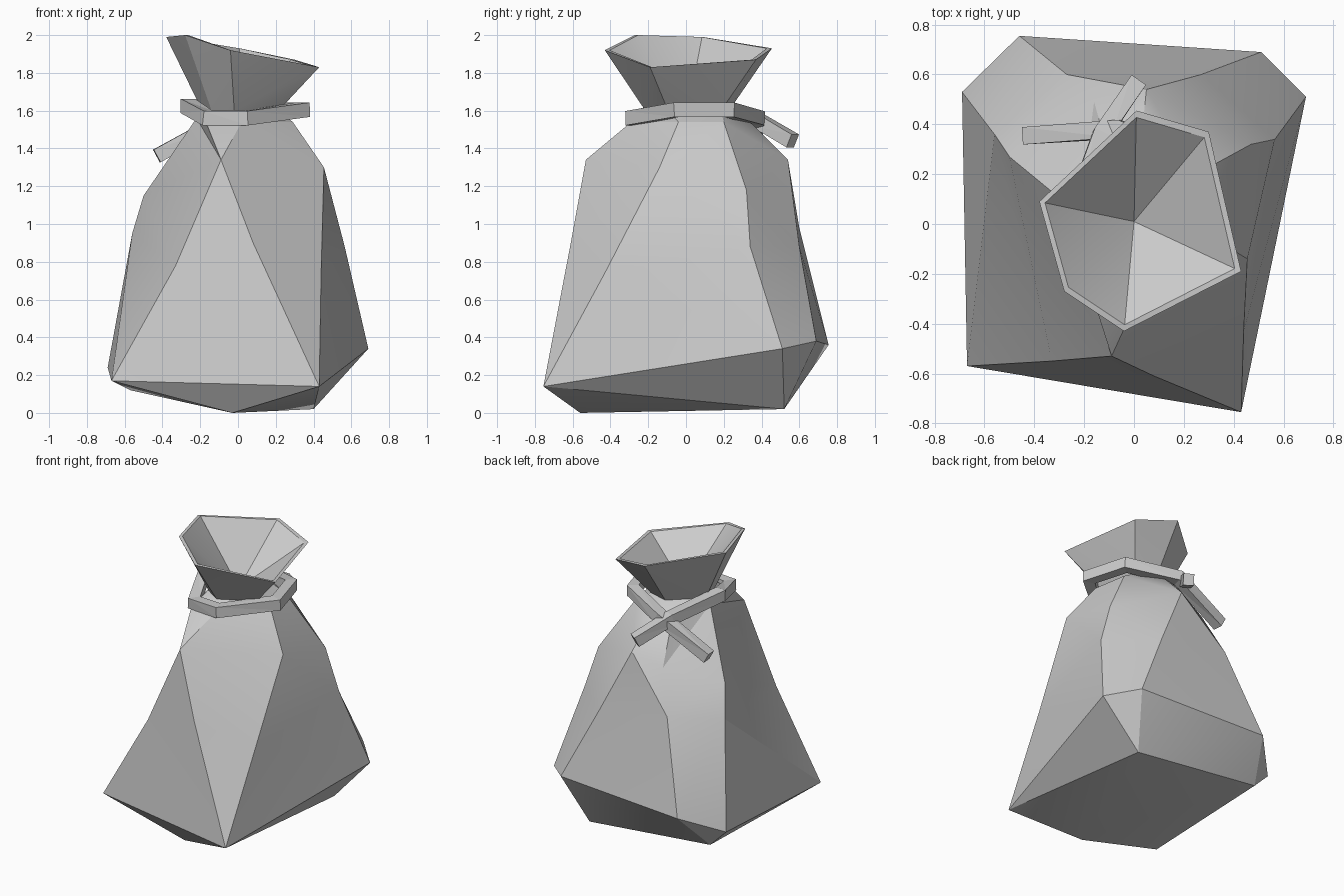
import bpy, bmesh, math
from mathutils import Vector

if "Cube" in bpy.data.objects:
    bpy.data.objects.remove(bpy.data.objects["Cube"])


def finish(bm, name, smooth=None):
    bmesh.ops.remove_doubles(bm, verts=bm.verts, dist=0.0005)
    bmesh.ops.triangulate(bm, faces=[f for f in bm.faces if len(f.verts) > 3],
                          quad_method='SHORT_EDGE')
    bmesh.ops.recalc_face_normals(bm, faces=bm.faces)
    me = bpy.data.meshes.new(name)
    bm.to_mesh(me)
    bm.free()
    ob = bpy.data.objects.new(name, me)
    bpy.context.collection.objects.link(ob)
    if smooth:
        bpy.ops.object.select_all(action='DESELECT')
        ob.select_set(True)
        bpy.context.view_layer.objects.active = ob
        bpy.ops.object.shade_smooth_by_angle(angle=math.radians(smooth))
    return ob


def loft(rings, name, closed=True, smooth=None):
    """Skin rings of points; repeated points collapse into triangles."""
    bm = bmesh.new()
    cache = {}

    def vert(p):
        key = tuple(round(c, 4) for c in p)
        if key not in cache:
            cache[key] = bm.verts.new(key)
        return cache[key]

    rows = [[vert(p) for p in r] for r in rings]

    def face(vs):
        vs = list(dict.fromkeys(vs))
        if len(vs) > 2:
            bm.faces.new(vs)

    for lo, hi in zip(rows, rows[1:]):
        n = len(lo)
        for i in range(n):
            j = (i + 1) % n
            face([lo[i], lo[j], hi[j], hi[i]])
    if closed:
        face(rows[0][::-1])
        face(rows[-1])
    return finish(bm, name, smooth)


# Sack rings: seven columns, front-left corner first, counter-clockwise
H, G, I = (-.03, -.56, .0), (.40, .52, .02), (-.57, .54, .12)
base = [H, H, G, G, G, I, I]
B = (.43, -.755, .14)
lower = [(-.67, -.57, .17), B, B, (.69, .51, .34), (.51, .69, .38),
         (-.46, .755, .36), (-.69, .53, .24)]
middle = [(-.33, -.55, .78), (.08, -.61, .90), (.44, -.43, .74), (.565, .34, .88),
          (.27, .60, .88), (-.27, .60, .98), (-.56, .36, .95)]
J = (-.09, -.53, 1.34)
shoulder = [J, J, (.455, -.14, 1.30), (.47, .32, 1.18), (.05, .54, 1.34),
            (-.16, .49, 1.26), (-.50, .27, 1.15)]
neck = [(-.17, -.28, 1.54), (.02, -.29, 1.54), (.29, -.04, 1.54), (.25, .20, 1.54),
        (.03, .35, 1.53), (-.11, .31, 1.54), (-.22, .04, 1.56)]
D = (.01, .455, 1.93)
mouth = [(-.28, -.27, 2.0), (-.04, -.43, 1.92), (.43, -.19, 1.83), (.30, .37, 1.87),
         D, D, (-.38, .09, 1.99)]
pinch = [(x * .5, y * .5, 1.60) for x, y, z in mouth]
rim = [(x * .94, y * .94, z) for x, y, z in mouth]
pit = [(0, .01, 1.60)] * 7
loft([base, lower, middle, shoulder, neck, pinch, mouth, rim, pit],
     "sack", smooth=24)

# Tie band: rectangular strap swept round the neck, ends crossing at the back
path = [Vector(p) for p in [
    (.01, .565, 1.44), (-.13, .36, 1.56), (-.265, -.01, 1.625), (-.16, -.27, 1.56),
    (.04, -.285, 1.56), (.34, -.05, 1.605), (.26, .23, 1.605), (-.06, .38, 1.56),
    (-.43, .355, 1.36)]]
half_w, half_h = .035, .038
sections = []
for i, p in enumerate(path):
    t0 = (p - path[i - 1]).normalized() if i else None
    t1 = (path[i + 1] - p).normalized() if i < len(path) - 1 else None
    t0, t1 = t0 or t1, t1 or t0
    t = (t0 + t1).normalized()
    side = t.cross(Vector((0, 0, 1))).normalized()
    up = side.cross(t)
    w = half_w / max(t.dot(t1), .6)
    sections.append([p + side * a * w + up * b * half_h
                     for a, b in ((-1, -1), (1, -1), (1, 1), (-1, 1))])
loft(sections, "tie_band")
